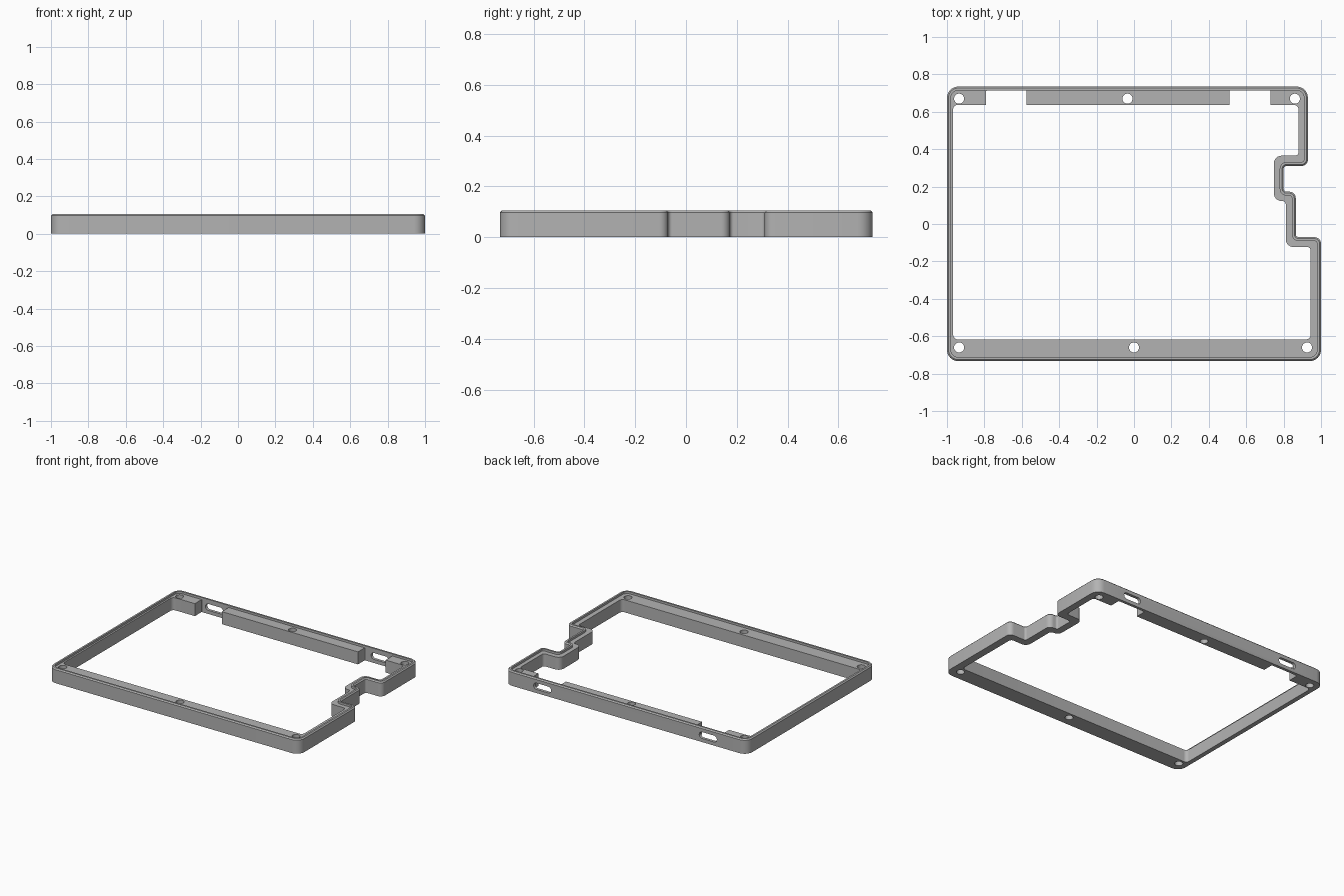
import bpy
import bmesh
import math
from mathutils import Vector

HEIGHT, LEDGE, CHAMFER, LIP = 0.105, 0.09, 0.008, 0.021

if "Cube" in bpy.data.objects:
    bpy.data.objects.remove(bpy.data.objects["Cube"])

grey = bpy.data.materials.new("mid grey")
grey.use_nodes = True
grey.diffuse_color = (0.45, 0.45, 0.45, 1)
grey.node_tree.nodes["Principled BSDF"].inputs["Base Color"].default_value = grey.diffuse_color


def rounded(corners, inset=0.0, steps=6):
    """Counter-clockwise square-cornered outline, moved inward and filleted."""
    ring = []
    count = len(corners)
    for i, (x, y, radius) in enumerate(corners):
        p = Vector((x, y))
        a = (p - Vector(corners[i - 1][:2])).normalized()
        b = (Vector(corners[(i + 1) % count][:2]) - p).normalized()
        convex = a.x * b.y - a.y * b.x > 0
        p += inset * (Vector((-a.y, a.x)) + Vector((-b.y, b.x)))
        r = max(radius + (-inset if convex else inset), 0.004)
        centre = p - a * r + b * r
        for k in range(steps + 1):
            t = math.radians(90 * k / steps)
            ring.append(centre + r * (a * math.sin(t) - b * math.cos(t)))
    return ring


def loft(name, layers):
    """Solid through rings of equal length, each given with its height."""
    bm = bmesh.new()
    rings = [[bm.verts.new((p.x, p.y, z)) for p in ring] for ring, z in layers]
    n = len(rings[0])
    for low, high in zip(rings, rings[1:]):
        for i in range(n):
            j = (i + 1) % n
            bm.faces.new((low[i], low[j], high[j], high[i]))
    bm.faces.new(rings[0][::-1])
    bm.faces.new(rings[-1])
    bmesh.ops.recalc_face_normals(bm, faces=bm.faces)
    mesh = bpy.data.meshes.new(name)
    bm.to_mesh(mesh)
    bm.free()
    obj = bpy.data.objects.new(name, mesh)
    bpy.context.collection.objects.link(obj)
    mesh.materials.append(grey)
    return obj


def box_outline(x0, x1, y0, y1, r):
    return [(x0, y0, r), (x1, y0, r), (x1, y1, r), (x0, y1, r)]


def cut(target, cutter):
    mod = target.modifiers.new("cut", "BOOLEAN")
    mod.operation = "DIFFERENCE"
    mod.solver = "EXACT"
    mod.object = cutter
    bpy.context.view_layer.objects.active = target
    bpy.ops.object.modifier_apply(modifier=mod.name)
    bpy.data.objects.remove(cutter)


# Outer wall outline with the stepped notch on the +x side
outer = [(-1, -0.733, 0.06), (1, -0.733, 0.06), (1, -0.07, 0.035),
         (0.865, -0.07, 0.015), (0.865, 0.173, 0.035), (0.8, 0.173, 0.015),
         (0.8, 0.31, 0.015), (0.93, 0.31, 0.035), (0.93, 0.735, 0.06),
         (-1, 0.735, 0.06)]
# Opening through the middle
inner = [(-0.967, -0.617, 0.025), (0.945, -0.617, 0.025), (0.945, -0.123, 0.02),
         (0.812, -0.123, 0.04), (0.812, 0.123, 0.02), (0.748, 0.123, 0.04),
         (0.748, 0.365, 0.04), (0.88, 0.365, 0.02), (0.88, 0.637, 0.025),
         (-0.967, 0.637, 0.025)]

# Chamfered body
frame = loft("case_frame", [(rounded(outer), 0),
                            (rounded(outer, 0), HEIGHT - CHAMFER),
                            (rounded(outer, CHAMFER), HEIGHT)])

# Recess that leaves the raised lip, then the opening
recess = rounded(outer, LIP)
cut(frame, loft("recess_cutter", [(recess, LEDGE), (recess, 0.2)]))
opening = rounded(inner)
cut(frame, loft("opening_cutter", [(opening, -0.1), (opening, 0.2)]))

# Gaps in the back ledge, each with a rounded port slot in the wall behind
for x0, x1, port in ((-0.79, -0.575, -0.69), (0.51, 0.73, 0.63)):
    gap = rounded(box_outline(x0, x1, 0.55, 0.7145, 0.004))
    cut(frame, loft("gap_cutter", [(gap, -0.1), (gap, 0.2)]))
    slot_ring = rounded(box_outline(port - 0.07, port + 0.07, -0.023, 0.023, 0.0225))
    slot = loft("slot_cutter", [(slot_ring, -0.1), (slot_ring, 0.1)])
    slot.rotation_euler.x = math.radians(90)
    slot.location = (0, 0.74, 0.049)
    bpy.context.view_layer.update()
    cut(frame, slot)

# Screw holes
for x, y in ((-0.935, 0.67), (-0.035, 0.67), (0.86, 0.67),
             (-0.935, -0.66), (0, -0.66), (0.925, -0.66)):
    hole = [Vector((x + 0.027 * math.cos(math.tau * k / 24),
                    y + 0.027 * math.sin(math.tau * k / 24))) for k in range(24)]
    cut(frame, loft("hole_cutter", [(hole, -0.1), (hole, 0.2)]))

bpy.ops.object.select_all(action="DESELECT")
frame.select_set(True)
bpy.context.view_layer.objects.active = frame
bpy.ops.object.shade_smooth_by_angle(angle=math.radians(30))
